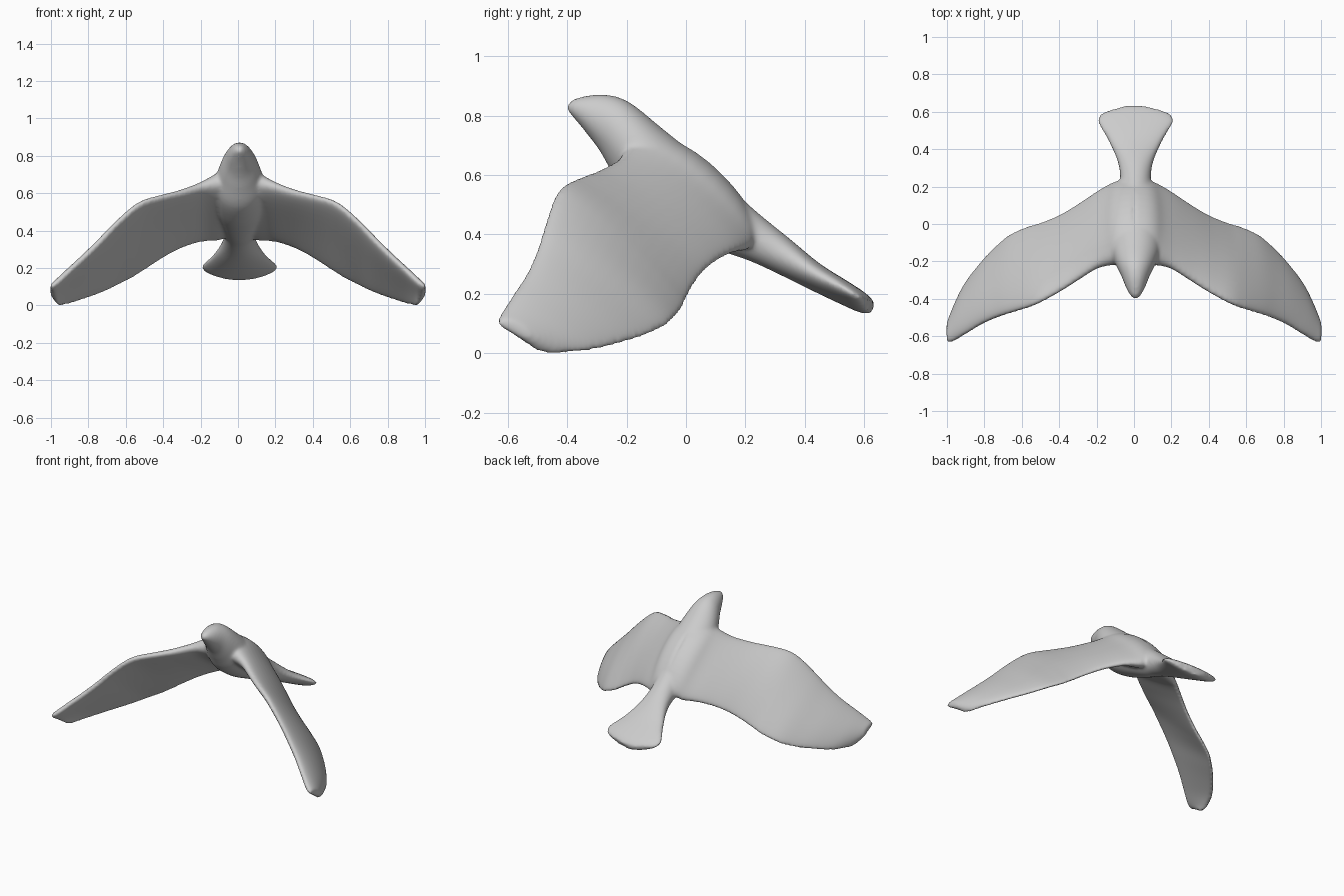
import bpy, bmesh, math
from mathutils import Vector

cube = bpy.data.objects.get("Cube")
if cube:
    bpy.data.objects.remove(cube, do_unlink=True)

SIDES = 32

plumage = bpy.data.materials.new("plain grey")
plumage.use_nodes = True
GREY = (0.6, 0.6, 0.6, 1.0)
plumage.diffuse_color = GREY
plumage.node_tree.nodes["Principled BSDF"].inputs["Base Color"].default_value = GREY


def refine(rows, steps=4):
    """Smoothly interpolate rows of numbers (Catmull-Rom)."""
    out = []
    for i in range(len(rows) - 1):
        quad = [rows[min(max(i + k, 0), len(rows) - 1)] for k in (-1, 0, 1, 2)]
        for s in range(steps):
            t = s / steps
            out.append([0.5 * (2 * b + (c - a) * t + (2 * a - 5 * b + 4 * c - d) * t * t
                               + (3 * b - a - 3 * c + d) * t ** 3)
                        for a, b, c, d in zip(*quad)])
    return out + [list(rows[-1])]


def loft(bm, rings):
    """Skin a list of closed rings and cap both ends."""
    loops = [[bm.verts.new(p) for p in ring] for ring in rings]
    for r0, r1 in zip(loops, loops[1:]):
        for k in range(SIDES):
            j = (k + 1) % SIDES
            bm.faces.new((r0[k], r0[j], r1[j], r1[k]))
    bm.faces.new(loops[0][::-1])
    bm.faces.new(loops[-1])


def body_rings():
    # top y, top z, bottom y, bottom z, half width, upward curl, end rounding
    rows = [
        (-.402, .832, -.400, .815, .010, 0, 0),
        (-.385, .852, -.372, .785, .030, 0, 0),
        (-.340, .866, -.335, .740, .052, 0, 0),
        (-.270, .871, -.290, .680, .075, 0, 0),
        (-.190, .845, -.250, .610, .104, 0, 0),
        (-.080, .757, -.190, .520, .136, 0, 0),
        (.030, .668, -.080, .440, .138, 0, 0),
        (.130, .580, .030, .385, .115, 0, 0),
        (.200, .510, .130, .340, .092, 0, 0),
        (.270, .450, .220, .308, .082, 0, 0),
        (.350, .385, .320, .262, .096, .2, 0),
        (.450, .302, .430, .208, .140, .6, .3),
        (.540, .245, .525, .163, .182, .8, .8),
        (.605, .202, .588, .136, .205, .9, 1.1),
        (.636, .170, .628, .134, .192, .9, 1.2),
    ]
    rings = []
    for ty, tz, by, bz, w, curl, rnd in refine(rows):
        ring = []
        for k in range(SIDES):
            a = 2 * math.pi * k / SIDES
            u = (1 - math.cos(a)) / 2
            x = w * math.sin(a)
            ring.append((x + .008, ty + (by - ty) * u - rnd * x * x,
                         tz + (bz - tz) * u + curl * x * x))
        rings.append(ring)
    return rings


def wing_rings(side):
    # x, leading y, leading z, trailing y, trailing z, half thickness, trailing inset
    rows = [
        (.00, -.190, .690, .230, .385, .120, 0),
        (.06, -.200, .690, .228, .378, .110, 0),
        (.12, -.212, .674, .212, .352, .082, 0),
        (.20, -.235, .645, .170, .342, .054, 0),
        (.30, -.298, .612, .105, .309, .044, 0),
        (.40, -.362, .588, .047, .256, .040, 0),
        (.50, -.418, .561, .007, .190, .038, 0),
        (.57, -.448, .516, -.014, .146, .037, 0),
        (.66, -.476, .432, -.054, .100, .036, 0),
        (.74, -.503, .347, -.122, .064, .036, 0),
        (.82, -.538, .267, -.208, .036, .035, 0),
        (.90, -.587, .192, -.315, .010, .032, 0),
        (.955, -.620, .140, -.415, .000, .030, .010),
        (.985, -.632, .115, -.475, .000, .027, .026),
        (1.003, -.630, .096, -.510, .010, .018, .042),
    ]
    data = [(Vector((r[0], r[1], r[2])), Vector((r[0] - r[6], r[3], r[4])), r[5])
            for r in refine(rows)]
    rings = []
    for i, (lead, trail, t) in enumerate(data):
        p, q = data[max(i - 2, 0)], data[min(i + 2, len(data) - 1)]
        span = (q[0] + q[1]) - (p[0] + p[1])
        up = span.cross(trail - lead).normalized()
        ring = []
        for k in range(SIDES):
            a = 2 * math.pi * k / SIDES
            u = (1 - math.cos(a)) / 2
            blunt = math.copysign(abs(math.sin(a)) ** .8, math.sin(a))
            lift = t * blunt * (1.08 - .4 * u) + .06 * u * (1 - u)
            v = lead.lerp(trail, u) + up * lift
            ring.append((side * min(v.x, 1.003), v.y, max(v.z, -.003)))
        rings.append(ring)
    return rings


# Body with tail, plus two mirrored wings, fused into one skin
bm = bmesh.new()
loft(bm, body_rings())
for side in (1, -1):
    loft(bm, wing_rings(side))
bmesh.ops.recalc_face_normals(bm, faces=bm.faces)
mesh = bpy.data.meshes.new("bird")
bm.to_mesh(mesh)
bm.free()
mesh.materials.append(plumage)
bird = bpy.data.objects.new("bird", mesh)
bpy.context.collection.objects.link(bird)

# Blend the joints smoothly
remesh = bird.modifiers.new("fuse", 'REMESH')
remesh.mode = 'VOXEL'
remesh.voxel_size = 0.009
remesh.use_smooth_shade = True
soften = bird.modifiers.new("soften", 'SMOOTH')
soften.factor = 0.5
soften.iterations = 14
